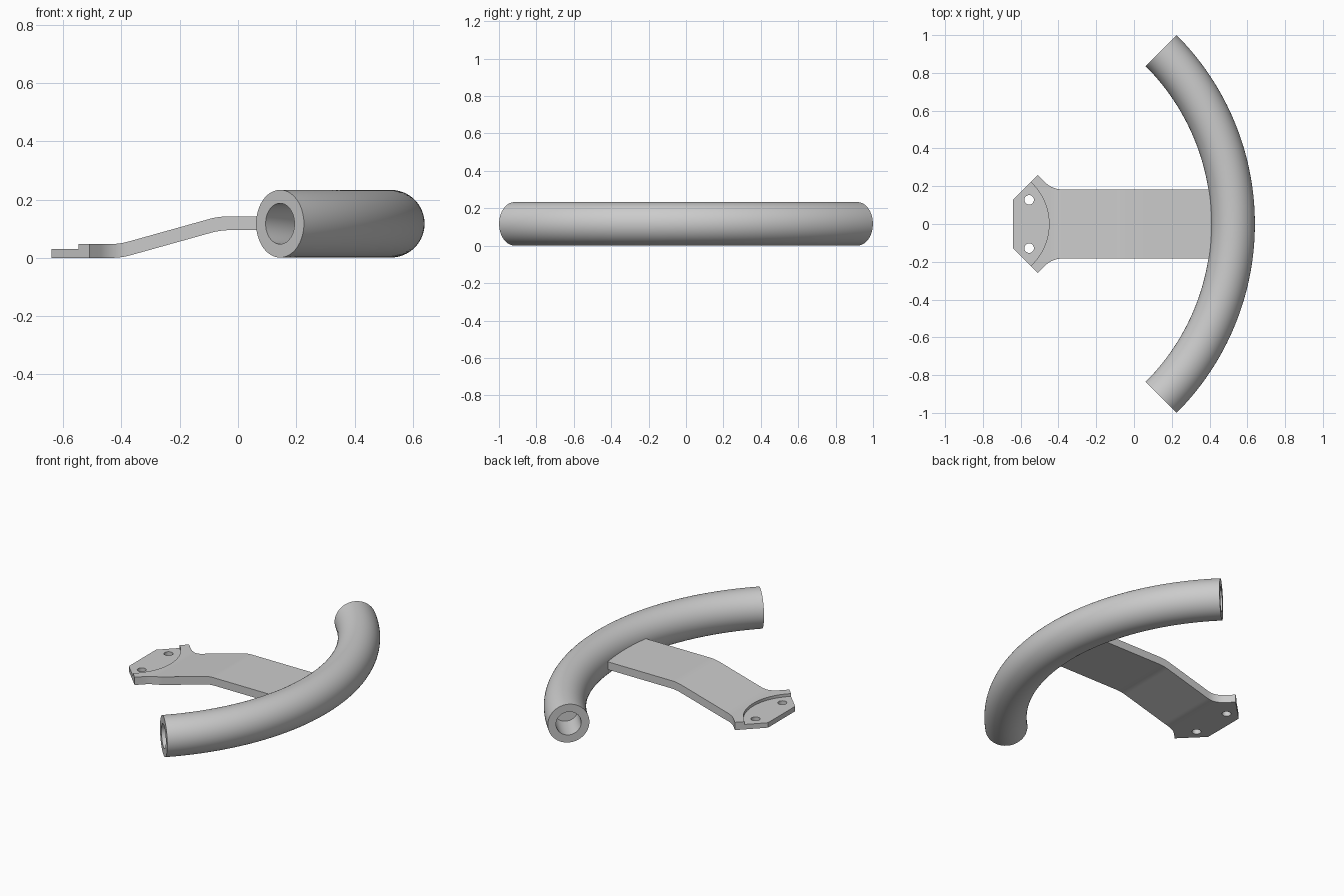
import bpy, bmesh, math
from mathutils import Vector, Matrix

if "Cube" in bpy.data.objects:
    bpy.data.objects.remove(bpy.data.objects["Cube"], do_unlink=True)

metal = bpy.data.materials.new("plain grey metal")
metal.use_nodes = True
grey = (0.6, 0.6, 0.6, 1)
metal.diffuse_color = grey
metal.node_tree.nodes["Principled BSDF"].inputs["Base Color"].default_value = grey


def finish(name, bm):
    bmesh.ops.recalc_face_normals(bm, faces=bm.faces)
    mesh = bpy.data.meshes.new(name)
    bm.to_mesh(mesh)
    bm.free()
    mesh.materials.append(metal)
    obj = bpy.data.objects.new(name, mesh)
    bpy.context.collection.objects.link(obj)
    return obj


def rounded(points, steps=10):
    """Turn (x, y, radius) corners into a closed outline with filleted corners."""
    out = []
    for i, (x, y, r) in enumerate(points):
        p = Vector((x, y))
        if r == 0:
            out.append(p)
            continue
        a = (Vector(points[i - 1][:2]) - p).normalized()
        b = (Vector(points[(i + 1) % len(points)][:2]) - p).normalized()
        half = a.angle(b) / 2
        centre = p + (a + b).normalized() * r / math.sin(half)
        start = (p + a * r / math.tan(half) - centre).normalized()
        end = (p + b * r / math.tan(half) - centre).normalized()
        for k in range(steps + 1):
            out.append(centre + start.lerp(end, k / steps).normalized() * r)
    return out


def bridge(bm, a, b):
    for k in range(len(a)):
        n = (k + 1) % len(a)
        bm.faces.new((a[k], a[n], b[n], b[k]))


def prism(name, outline, to_3d, offset):
    bm = bmesh.new()
    near = [bm.verts.new(to_3d(p)) for p in outline]
    far = [bm.verts.new(v.co + Vector(offset)) for v in near]
    bm.faces.new(near)
    bm.faces.new(far)
    bridge(bm, near, far)
    return finish(name, bm)


def cylinder(name, radius, depth, location, segments):
    bm = bmesh.new()
    bmesh.ops.create_cone(bm, cap_ends=True, segments=segments, radius1=radius, radius2=radius,
                          depth=depth, matrix=Matrix.Translation(location))
    return finish(name, bm)


def activate(obj):
    bpy.ops.object.select_all(action='DESELECT')
    obj.select_set(True)
    bpy.context.view_layer.objects.active = obj


def combine(obj, cutter, operation='DIFFERENCE'):
    activate(obj)
    mod = obj.modifiers.new("cut", 'BOOLEAN')
    mod.operation, mod.solver, mod.object = operation, 'EXACT', cutter
    bpy.context.view_layer.update()
    bpy.ops.object.modifier_apply(modifier=mod.name)
    bpy.data.objects.remove(cutter, do_unlink=True)


# Curved tube: quarter-circle sweep with a blind bore in each end
SWEEP, PIPE, BORE, MID_Z = 1.297, 0.116, 0.07, 0.117
CENTRE_X, BORE_DEPTH = -0.773, 0.18
SIDES, STEPS = 64, 72
HALF = math.pi / 4


def ring(bm, angle, radius):
    out = Vector((math.cos(angle), math.sin(angle), 0))
    base = Vector((CENTRE_X, 0, MID_Z)) + out * SWEEP
    turns = [2 * math.pi * k / SIDES for k in range(SIDES)]
    return [bm.verts.new(base + radius * (out * math.cos(t) + Vector((0, 0, math.sin(t)))))
            for t in turns]


bm = bmesh.new()
inner = HALF - BORE_DEPTH / SWEEP
stations = [(-inner + (inner - HALF) * k / 8, BORE) for k in range(9)]
stations += [(-HALF + 2 * HALF * k / STEPS, PIPE) for k in range(STEPS + 1)]
stations += [(HALF + (inner - HALF) * k / 8, BORE) for k in range(9)]
rings = [ring(bm, *s) for s in stations]
for a, b in zip(rings, rings[1:]):
    bridge(bm, a, b)
bm.faces.new(rings[0])
bm.faces.new(rings[-1])
tube = finish("curved_tube", bm)

# Bracket plate: bent strip profile trimmed to its plan outline
profile = rounded([
    (-0.7, 0, 0), (-0.4, 0, 0.25), (-0.06, 0.095, 0.25), (0.5, 0.095, 0),
    (0.5, 0.142, 0), (-0.067, 0.142, 0.25), (-0.407, 0.047, 0.25), (-0.7, 0.047, 0)])
plate = prism("bracket_plate", profile, lambda p: (p.x, -0.4, p.y), (0, 0.8, 0))

side = [(-0.64, 0.13, 0), (-0.51, 0.26, 0), (-0.433, 0.183, 0.13), (0.45, 0.183, 0)]
plan = rounded(side + [(x, -y, r) for x, y, r in reversed(side)])
trim = prism("plate_outline", plan, lambda p: (p.x, p.y, -0.1), (0, 0, 0.5))
combine(plate, trim, 'INTERSECT')

# Round-edged recess and the two mounting holes
combine(plate, cylinder("recess_cutter", 0.302, 0.2, (-0.752, 0, 0.13), 128))
for y in (-0.128, 0.128):
    combine(plate, cylinder("hole_cutter", 0.025, 0.3, (-0.555, y, 0), 32))

# Smooth curves, crisp edges
for obj in (tube, plate):
    activate(obj)
    bpy.ops.object.shade_smooth_by_angle(angle=math.radians(30))
